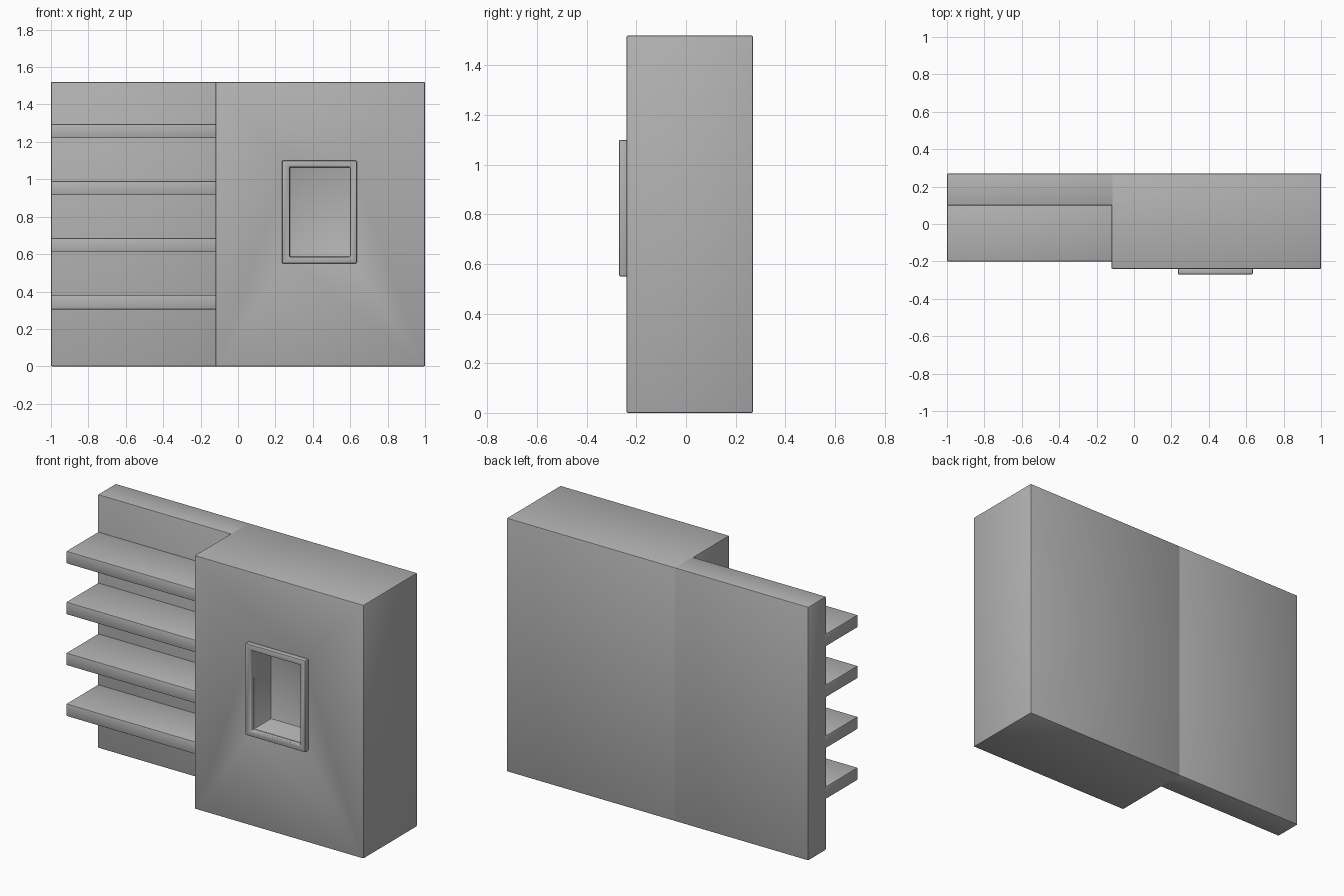
import bpy
import math

cube = bpy.data.objects.get("Cube")
if cube:
    bpy.data.objects.remove(cube, do_unlink=True)

GREY = (0.45, 0.45, 0.45, 1)
grey = bpy.data.materials.new("plain grey")
grey.use_nodes = True
grey.diffuse_color = GREY
grey.node_tree.nodes["Principled BSDF"].inputs["Base Color"].default_value = GREY


def box(name, x, y, z):
    """Box spanning the given (low, high) ranges."""
    spans = (x, y, z)
    bpy.ops.mesh.primitive_cube_add(size=1, location=[(a + b) / 2 for a, b in spans])
    ob = bpy.context.object
    ob.name = name
    ob.scale = [b - a for a, b in spans]
    bpy.ops.object.transform_apply(location=False, rotation=False, scale=True)
    ob.data.materials.append(grey)
    return ob


def modify(ob, kind, **settings):
    mod = ob.modifiers.new(kind.title(), kind)
    for key, value in settings.items():
        setattr(mod, key, value)
    bpy.ops.object.select_all(action='DESELECT')
    bpy.context.view_layer.objects.active = ob
    ob.select_set(True)
    bpy.ops.object.modifier_apply(modifier=mod.name)


def soften(ob, width=0.006):
    modify(ob, 'BEVEL', width=width, segments=2, limit_method='ANGLE')
    bpy.ops.object.shade_smooth_by_angle(angle=math.radians(35))


HEIGHT = 1.52
BACK = 0.27
SPLIT = -0.12
OPENING_X, OPENING_Z = (0.275, 0.6), (0.585, 1.065)

# Cutter for the recessed niche
cutter = box("niche_cutter", OPENING_X, (-0.4, -0.08), OPENING_Z)
cutter.hide_render = True

# Deep cabinet block and the niche frame, both opened by the cutter
cabinet = box("cabinet", (SPLIT, 1), (-0.24, BACK), (0, HEIGHT))
frame = box("niche_frame", (0.235, 0.635), (-0.27, -0.235), (0.55, 1.1))
for part in (cabinet, frame):
    modify(part, 'BOOLEAN', operation='DIFFERENCE', object=cutter, solver='EXACT')
    soften(part)
bpy.data.objects.remove(cutter, do_unlink=True)

# Thin panel behind the shelves
panel = box("back_panel", (-1, SPLIT + 0.01), (0.1, BACK), (0, HEIGHT))
soften(panel)

# Evenly spaced shelves
for i in range(4):
    low = 0.305 * (i + 1)
    shelf = box(f"shelf_{i + 1}", (-1, SPLIT + 0.01), (-0.2, 0.12), (low, low + 0.075))
    soften(shelf)
